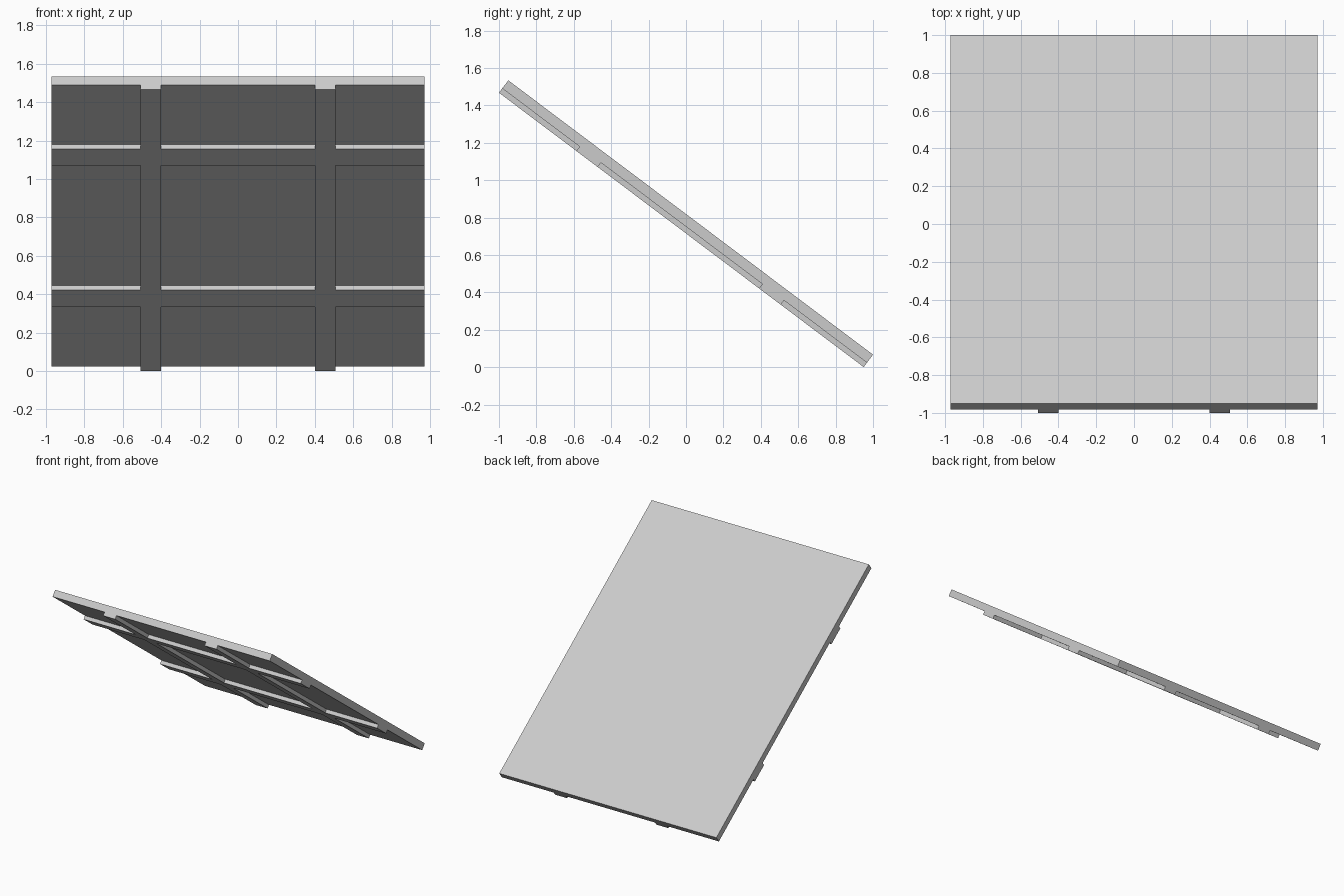
import bpy
import math
from mathutils import Matrix

cube = bpy.data.objects.get("Cube")
if cube:
    bpy.data.objects.remove(cube, do_unlink=True)

# Light grey finish
grey = bpy.data.materials.new("light_grey")
grey.use_nodes = True
grey.diffuse_color = (0.6, 0.6, 0.6, 1)
bsdf = next(n for n in grey.node_tree.nodes if n.type == 'BSDF_PRINCIPLED')
bsdf.inputs["Base Color"].default_value = grey.diffuse_color

HALF_W = 0.972             # half width across x
LENGTH = 2.44              # along the slope
SLAB, BATTEN = 0.054, 0.029
THICK = SLAB + BATTEN
RAIL_IN, RAIL_OUT = 0.40, 0.507
TILT = Matrix.Translation((0, 0, 0.767)) @ Matrix.Rotation(math.radians(-36.95), 4, 'X')


def box(name, x, s, n):
    """Box on the tilted panel: x range, range down the slope, range up from the underside."""
    lo = (x[0], s[0] - LENGTH / 2, n[0] - THICK / 2)
    hi = (x[1], s[1] - LENGTH / 2, n[1] - THICK / 2)
    bpy.ops.mesh.primitive_cube_add(size=1)
    ob = bpy.context.object
    ob.name = name
    size = [b - a for a, b in zip(lo, hi)]
    centre = [(a + b) / 2 for a, b in zip(lo, hi)]
    ob.data.transform(Matrix.Translation(centre) @ Matrix.Diagonal((*size, 1)))
    ob.matrix_world = TILT
    ob.data.materials.append(grey)


# Sloping slab
box("panel", (-HALF_W, HALF_W), (0, LENGTH), (BATTEN, THICK))

# Two long rails under the slab
for side, x in (("left", (RAIL_IN, RAIL_OUT)), ("right", (-RAIL_OUT, -RAIL_IN))):
    box(side + "_rail", x, (0, LENGTH), (0, BATTEN))

# Two rows of cross battens fitted between and outside the rails
for row, s in (("upper", (0.518, 0.66)), ("lower", (1.74, 1.885))):
    for place, x in (("right", (-HALF_W, -RAIL_OUT)),
                     ("middle", (-RAIL_IN, RAIL_IN)),
                     ("left", (RAIL_OUT, HALF_W))):
        box(f"{row}_{place}_batten", x, s, (0, BATTEN))
